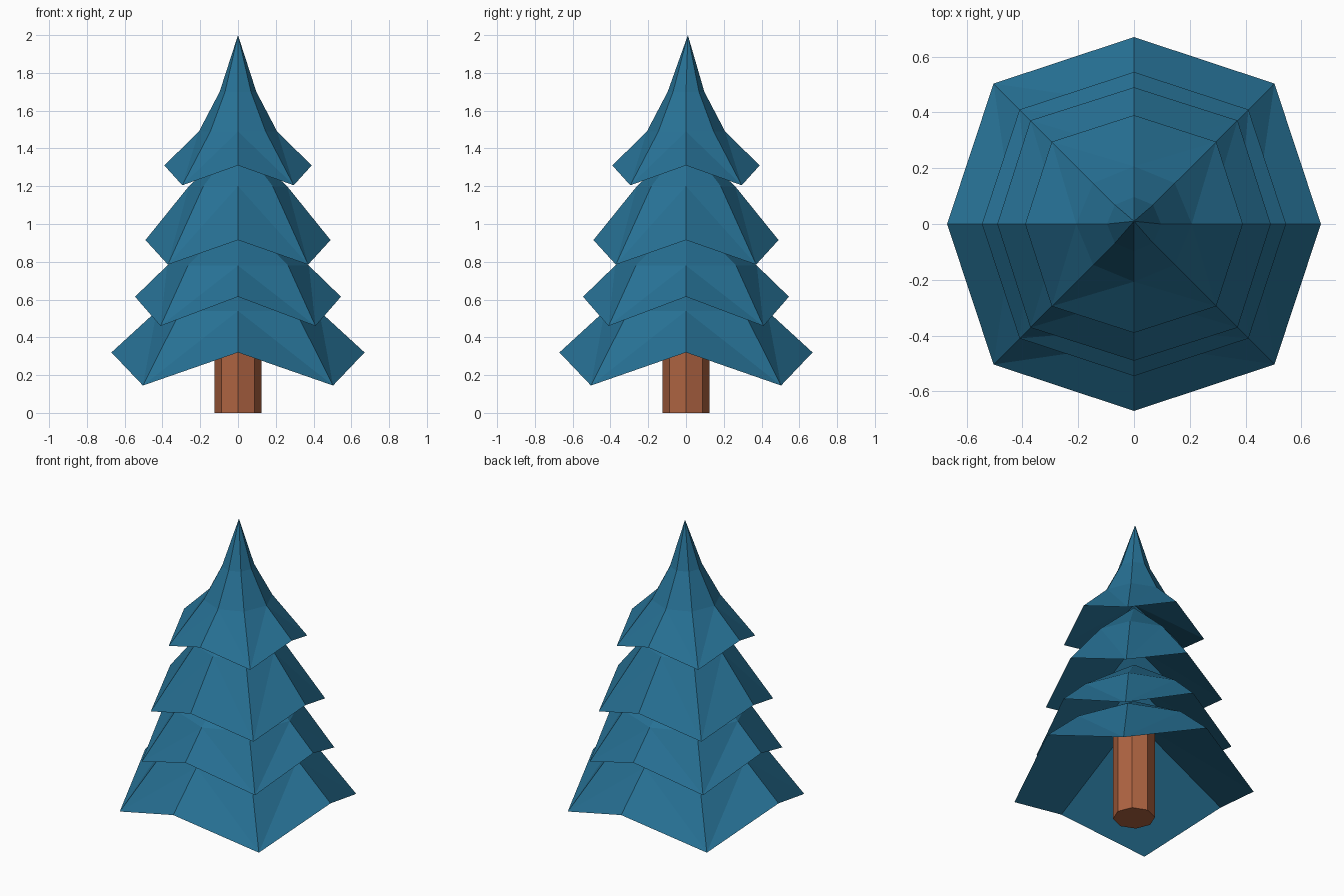
import bpy, bmesh, math

if "Cube" in bpy.data.objects:
    bpy.data.objects.remove(bpy.data.objects["Cube"])


def material(name, rgb):
    m = bpy.data.materials.new(name)
    m.diffuse_color = (*rgb, 1)
    m.use_nodes = True
    m.node_tree.nodes["Principled BSDF"].inputs["Base Color"].default_value = m.diffuse_color
    return m


needle_blue = material("needle_blue", (0.02, 0.165, 0.30))
bark_brown = material("bark_brown", (0.42, 0.125, 0.053))


def finish(bm, name, mat):
    bmesh.ops.recalc_face_normals(bm, faces=bm.faces)
    me = bpy.data.meshes.new(name)
    bm.to_mesh(me)
    bm.free()
    me.materials.append(mat)
    bpy.context.collection.objects.link(bpy.data.objects.new(name, me))


def ring(bm, r_axis, z_axis, r_diag, z_diag):
    """Eight points, alternating between axis and diagonal directions."""
    out = []
    for i in range(8):
        a = i * math.pi / 4
        r, z = (r_diag, z_diag) if i % 2 else (r_axis, z_axis)
        out.append(bm.verts.new((r * math.cos(a), r * math.sin(a), z)))
    return out


def tier(name, rim, shoulders, tip, under_z):
    bm = bmesh.new()
    edge = ring(bm, *rim)
    rings = [edge] + [ring(bm, r, z, r, z) for r, z in shoulders]
    apex = bm.verts.new(tip)
    under = bm.verts.new((0, 0, under_z))
    for lo, hi in zip(rings, rings[1:]):
        for i in range(8):
            j = (i + 1) % 8
            # fold each panel from its upper axis corner to its lower diagonal one
            if i % 2 == 0:
                bm.faces.new((lo[i], lo[j], hi[i]))
                bm.faces.new((lo[j], hi[j], hi[i]))
            else:
                bm.faces.new((lo[i], lo[j], hi[j]))
                bm.faces.new((lo[i], hi[j], hi[i]))
    for i in range(8):
        j = (i + 1) % 8
        bm.faces.new((rings[-1][i], rings[-1][j], apex))
        bm.faces.new((edge[j], edge[i], under))
    finish(bm, name, needle_blue)


# Four drooping branch tiers, bottom to top
tier("branches_bottom", (0.67, 0.32, 0.712, 0.145), [(0.43, 0.54)], (0, 0, 0.80), 0.675)
tier("branches_lower", (0.545, 0.615, 0.58, 0.46), [(0.375, 0.78)], (0, 0, 1.05), 0.93)
tier("branches_upper", (0.49, 0.915, 0.525, 0.785), [(0.26, 1.20)], (0, 0, 1.44), 1.18)
tier("branches_top", (0.39, 1.31, 0.417, 1.205),
     [(0.207, 1.49), (0.097, 1.70)], (0, 0.01, 2.0), 1.46)

# Eight-sided trunk
bm = bmesh.new()
base = ring(bm, 0.125, 0, 0.125, 0)
top = ring(bm, 0.125, 0.62, 0.125, 0.62)
bm.faces.new(base)
bm.faces.new(top)
for i in range(8):
    j = (i + 1) % 8
    bm.faces.new((base[i], base[j], top[j], top[i]))
finish(bm, "trunk", bark_brown)
